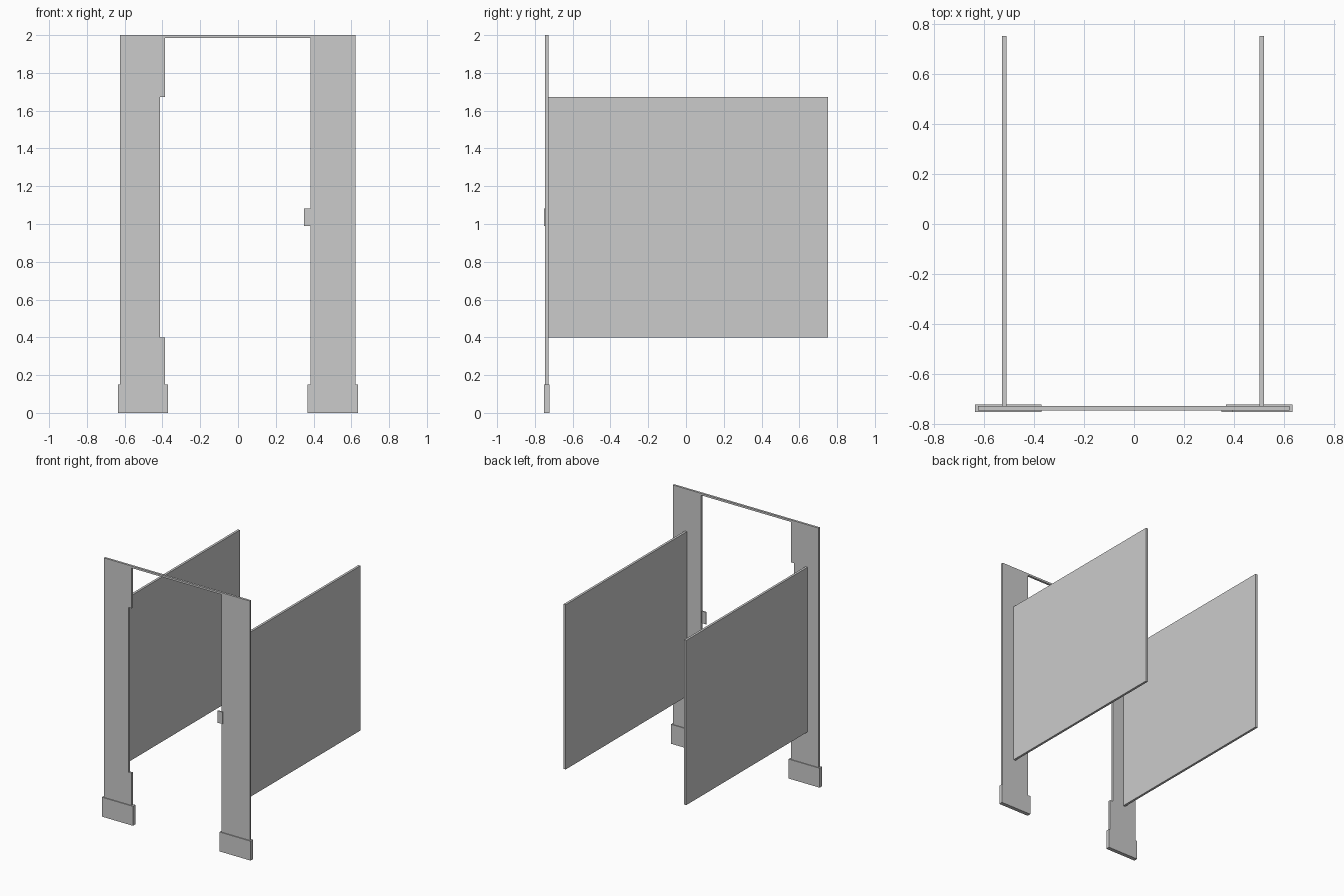
import bpy
import bmesh

if "Cube" in bpy.data.objects:
    bpy.data.objects.remove(bpy.data.objects["Cube"])

FRONT_Y, BACK_Y = -0.746, -0.729   # faces of the front frame


def prism(name, outline, y0, y1):
    """Extrude an x/z outline from y0 to y1."""
    bm = bmesh.new()
    face = bm.faces.new([bm.verts.new((x, y0, z)) for x, z in outline])
    ext = bmesh.ops.extrude_face_region(bm, geom=[face])
    verts = [v for v in ext["geom"] if isinstance(v, bmesh.types.BMVert)]
    bmesh.ops.translate(bm, verts=verts, vec=(0, y1 - y0, 0))
    bmesh.ops.recalc_face_normals(bm, faces=bm.faces)
    mesh = bpy.data.meshes.new(name)
    bm.to_mesh(mesh)
    bm.free()
    obj = bpy.data.objects.new(name, mesh)
    bpy.context.collection.objects.link(obj)
    return obj


def box(name, x0, x1, y0, y1, z0, z1):
    return prism(name, [(x0, z0), (x1, z0), (x1, z1), (x0, z1)], y0, y1)


# Front posts and header rail in one piece, with the hinge recess on the left post
prism("front_frame", [
    (-0.624, 0), (-0.387, 0), (-0.387, 0.4), (-0.414, 0.4),
    (-0.414, 1.673), (-0.387, 1.673), (-0.387, 1.985),
    (0.383, 1.985), (0.383, 0), (0.623, 0), (0.623, 2), (-0.624, 2),
], FRONT_Y, BACK_Y)

# Floor shoes wrapped around the post feet
box("left_shoe", -0.636, -0.371, -0.753, -0.723, 0, 0.15)
box("right_shoe", 0.369, 0.635, -0.753, -0.723, 0, 0.15)

# Side partition panels
for name, x in (("left_panel", -0.52), ("right_panel", 0.511)):
    box(name, x - 0.009, x + 0.009, BACK_Y, 0.753, 0.4, 1.673)

# Door latch keeper on the right post
box("latch_keeper", 0.35, 0.394, -0.753, FRONT_Y + 0.001, 0.99, 1.083)
